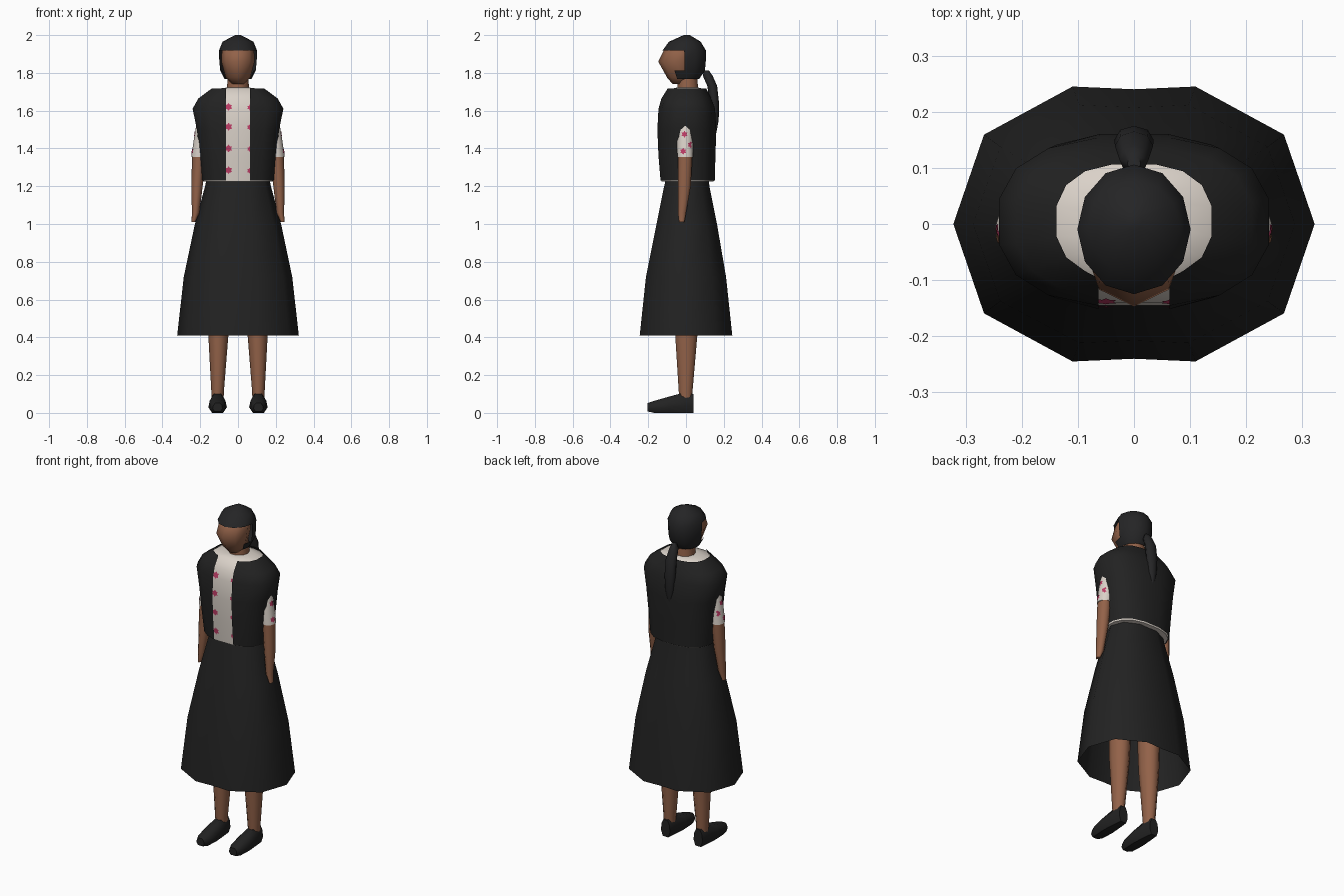
import bpy, bmesh, math
from mathutils import Vector

if "Cube" in bpy.data.objects:
    bpy.data.objects.remove(bpy.data.objects["Cube"])


def material(name, rgb):
    m = bpy.data.materials.new(name)
    m.diffuse_color = (*rgb, 1)
    m.use_nodes = True
    m.node_tree.nodes["Principled BSDF"].inputs["Base Color"].default_value = m.diffuse_color
    return m


BLACK = material("black cloth", (0.016, 0.016, 0.016))
HAIR = material("black hair", (0.018, 0.018, 0.019))
SKIN = material("brown skin", (0.29, 0.122, 0.066))
WHITE = material("off white cloth", (0.70, 0.64, 0.58))
RED = material("rose red", (0.50, 0.045, 0.13))


def ring(z, rx, yf, yb, n=12, phase=0.0, power=1.0, cx=0.0):
    """Horizontal oval from front yf to back yb; power < 1 makes it squarer."""
    pts = []
    for i in range(n):
        a = 2 * math.pi * (i + phase) / n
        c, s = math.cos(a), math.sin(a)
        x = math.copysign(abs(c) ** power, c) * rx
        y = math.copysign(abs(s) ** power, s) * (yb - yf) / 2
        pts.append(Vector((cx + x, (yf + yb) / 2 + y, z)))
    return pts


def finish(bm, name, mat, angle=50):
    bmesh.ops.recalc_face_normals(bm, faces=bm.faces)
    me = bpy.data.meshes.new(name)
    bm.to_mesh(me)
    bm.free()
    me.materials.append(mat)
    ob = bpy.data.objects.new(name, me)
    bpy.context.collection.objects.link(ob)
    bpy.ops.object.select_all(action='DESELECT')
    ob.select_set(True)
    bpy.context.view_layer.objects.active = ob
    bpy.ops.object.shade_smooth_by_angle(angle=math.radians(angle))
    return ob


def loft(name, rings, mat, bottom=True, top=True, drop=None, angle=50):
    """Skin closed rings; drop(center) says which faces to leave out."""
    bm = bmesh.new()
    rows = [[bm.verts.new(p) for p in r] for r in rings]
    n = len(rows[0])
    for a, b in zip(rows, rows[1:]):
        for i in range(n):
            j = (i + 1) % n
            f = bm.faces.new((a[i], a[j], b[j], b[i]))
            if drop and drop(f.calc_center_median()):
                bm.faces.remove(f)
    if bottom:
        bm.faces.new(rows[0][::-1])
    if top:
        bm.faces.new(rows[-1])
    bmesh.ops.delete(bm, geom=[v for v in bm.verts if not v.link_faces], context='VERTS')
    return finish(bm, name, mat, angle)


# skirt: flared, twelve-sided, open at the hem
quarter = [(1, 0), (.83, .65), (.34, 1), (0, .98)]
half = quarter + [(-x, y) for x, y in quarter[-2::-1]]
outline = half + [(x, -y) for x, y in half[-2:0:-1]]
skirt = [(.41, .322, .245, 0), (.72, .287, .212, 0), (1.0, .228, .16, .004),
         (1.19, .177, .122, .004), (1.24, .165, .112, .006)]
loft("skirt", [[Vector((x * rx, y * ry + cy, z)) for x, y in outline]
               for z, rx, ry, cy in skirt], BLACK, bottom=False)

# vest with an open front, and the shirt just inside it
torso = [(1.23, .192, -.137, .155), (1.36, .206, -.148, .158), (1.5, .221, -.154, .163),
         (1.61, .244, -.148, .156), (1.665, .213, -.132, .135), (1.718, .14, -.098, .108)]
GAP = .063


def torso_rings(inset):
    out = []
    for z, rx, yf, yb in torso:
        r = ring(z - inset * .8, rx - inset, yf + inset, yb - inset, 16, .5, .8)
        r[11].x, r[12].x = -GAP, GAP
        out.append(r)
    return out


loft("vest", torso_rings(0), BLACK, bottom=False, top=False,
     drop=lambda c: abs(c.x) < .01 and c.y < 0)
shirt = loft("shirt", torso_rings(.006) + [ring(1.722, .062, -.05, .068, 16, .5)], WHITE)

# neck
loft("neck", [ring(1.68, .062, -.05, .07, 10), ring(1.80, .052, -.045, .06, 10)], SKIN)

# head with a ridged face
loft("head", [ring(1.74, .028, -.07, .0, 8), ring(1.775, .065, -.1, .04, 8),
              ring(1.86, .088, -.147, .06, 8), ring(1.925, .085, -.115, .06, 8),
              ring(1.955, .06, -.07, .05, 8)], SKIN, angle=60)

# hair cap, cut away around the face
loft("hair", [ring(1.768, .072, -.085, .07), ring(1.812, .094, -.115, .1),
              ring(1.865, .099, -.12, .105), ring(1.918, .101, -.125, .106),
              ring(1.965, .082, -.09, .078), ring(2.0, .015, -.012, .02)],
     HAIR, bottom=False, angle=60,
     drop=lambda c: c.z < 1.91 and c.y < (-.045 if c.z < 1.8 else -.012))

# ponytail
tail = [(1.812, .108, .012, .014), (1.785, .115, .026, .026), (1.73, .139, .034, .026),
        (1.64, .15, .035, .025), (1.55, .153, .028, .02), (1.48, .15, .01, .01)]
loft("ponytail", [ring(z, rx, y - ry, y + ry, 8) for z, y, rx, ry in tail[::-1]], HAIR, angle=60)

# arms, legs and shoes on both sides
sleeves = {}
arm = [(1.01, .236, .010, -.038, -.008), (1.06, .224, .020, -.044, .002),
       (1.2, .217, .030, -.045, .027), (1.37, .205, .038, -.044, .036)]
sleeve = [(1.355, .205, .042, -.048, .039), (1.44, .193, .042, -.05, .04),
          (1.53, .178, .042, -.045, .038), (1.6, .165, .03, -.03, .03)]
leg = [(.07, .108, .032, -.036, .034), (.11, .108, .033, -.04, .036),
       (.41, .104, .053, -.06, .063), (.6, .102, .058, -.066, .07), (1.0, .09, .065, -.075, .08)]
shoe = [(.04, .03, 0, .1), (0, .037, 0, .11), (-.09, .049, 0, .086),
        (-.17, .042, 0, .063), (-.203, .026, .008, .052)]
for s, side in ((1, "left"), (-1, "right")):
    def limb(rows, n=10):
        return [ring(z, rx, yf, yb, n, cx=s * cx) for z, cx, rx, yf, yb in rows]
    loft(side + "_arm", limb(arm), SKIN)
    sleeves[s] = loft(side + "_sleeve", limb(sleeve), WHITE)
    loft(side + "_leg", limb(leg), SKIN)
    rings = []
    for y, w, z0, z1 in shoe:
        sec = [(-.6, 0), (.6, 0), (1, .35), (.85, .75), (.45, 1), (-.45, 1), (-.85, .75), (-1, .35)]
        rings.append([Vector((s * .108 + u * w, y, z0 + v * (z1 - z0))) for u, v in sec])
    loft(side + "_shoe", rings, BLACK)

# printed flowers: thin stars laid onto the cloth
bpy.context.view_layer.update()


def flower(name, cloth, center, direction, radius):
    d = Vector(direction)
    side = d.cross(Vector((0, 0, 1)))
    bm = bmesh.new()

    def drop_on(offset):
        hit, loc, _, _ = cloth.ray_cast(Vector(center) + offset - d * .5, d)
        return bm.verts.new(loc - d * .003) if hit else None
    mid = drop_on(Vector())
    rim = []
    for i in range(12):
        a, r = i * math.pi / 6, radius * (1 if i % 2 else .65)
        rim.append(drop_on(side * r * math.cos(a) + Vector((0, 0, r * math.sin(a)))))
    for i in range(12):
        tri = (mid, rim[i], rim[(i + 1) % 12])
        if all(tri):
            bm.faces.new(tri)
    finish(bm, name, RED)


for k, z in enumerate((1.62, 1.515, 1.40, 1.285)):
    flower("front_flower", shirt, (-.05, 0, z), (0, 1, 0), .021)
    flower("edge_flower", shirt, (.063, 0, z - .003), (0, 1, 0), .016)
for s, ob in sleeves.items():
    for y, z in ((-.008, 1.475), (-.015, 1.385), (.025, 1.42)):
        flower("sleeve_flower", ob, (s * .2, y, z), (-s, 0, 0), .018)
